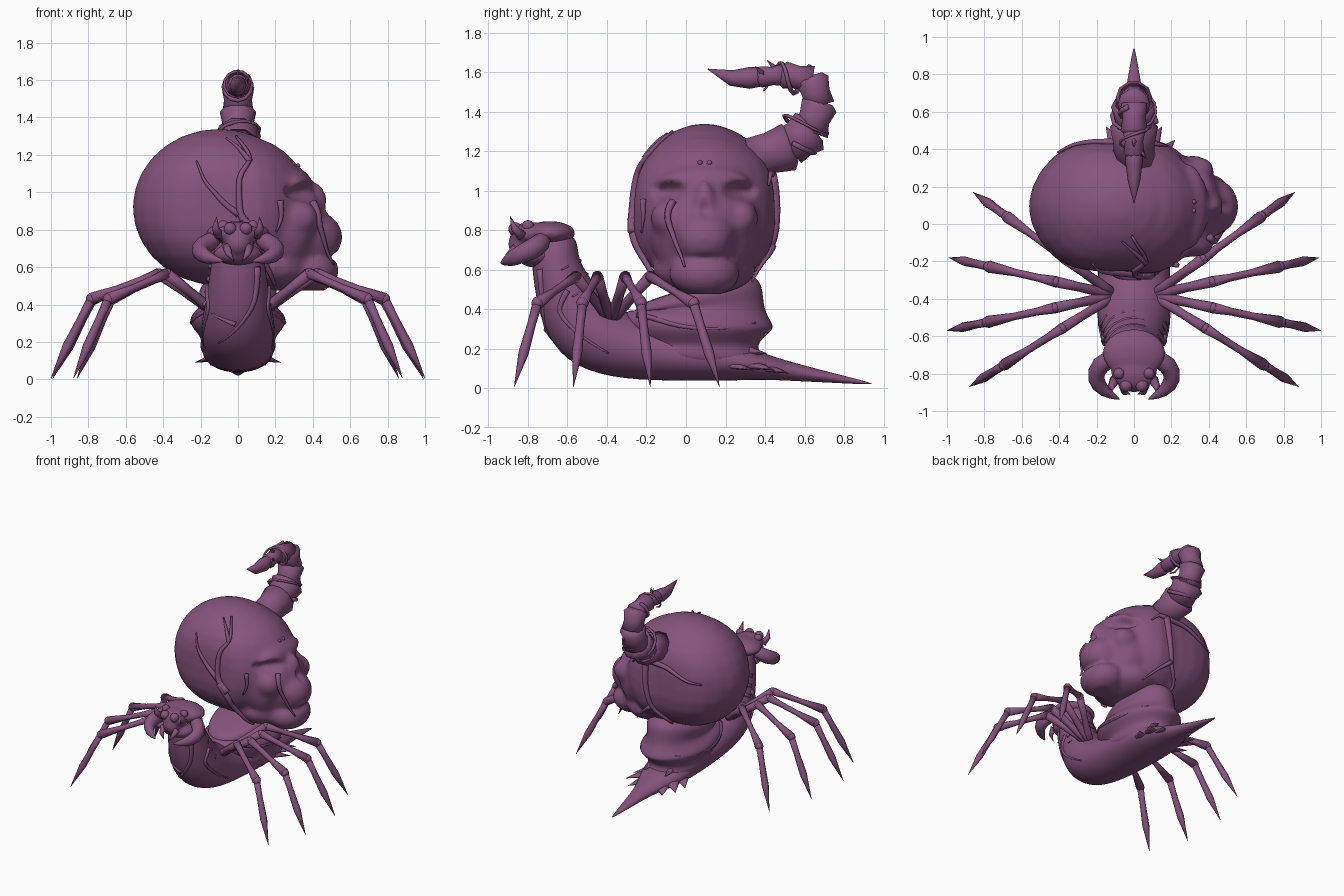
import bpy, bmesh, math
from mathutils import Vector, Matrix

cube = bpy.data.objects.get("Cube")
if cube:
    bpy.data.objects.remove(cube)

purple = bpy.data.materials.new("dusky purple")
purple.use_nodes = True
colour = (0.24, 0.088, 0.205, 1)
purple.diffuse_color = colour
shader = next(n for n in purple.node_tree.nodes if n.type == 'BSDF_PRINCIPLED')
shader.inputs["Base Color"].default_value = colour


def finish(name, bm):
    bmesh.ops.recalc_face_normals(bm, faces=bm.faces)
    mesh = bpy.data.meshes.new(name)
    bm.to_mesh(mesh)
    bm.free()
    mesh.materials.append(purple)
    for face in mesh.polygons:
        face.use_smooth = True
    obj = bpy.data.objects.new(name, mesh)
    bpy.context.collection.objects.link(obj)
    return obj


def bake(obj):
    """Replace the mesh with its modified result."""
    bpy.context.view_layer.update()
    graph = bpy.context.evaluated_depsgraph_get()
    mesh = bpy.data.meshes.new_from_object(obj.evaluated_get(graph))
    obj.modifiers.clear()
    obj.data = mesh
    for face in mesh.polygons:
        face.use_smooth = True
    bpy.context.view_layer.update()


def tube(name, points, radii, sides=8, subdivide=0):
    """Loft rings along a path; a radius may be a (side, normal) pair."""
    pts = [Vector(p) for p in points]
    bm = bmesh.new()
    rings, side = [], None
    for i, p in enumerate(pts):
        t = (pts[min(i + 1, len(pts) - 1)] - pts[max(i - 1, 0)]).normalized()
        if side is None:
            side = Vector((0, 1, 0)) if abs(t.x) > 0.7 else Vector((1, 0, 0))
        side = (side - t * side.dot(t)).normalized()
        normal = t.cross(side)
        r = radii[i] if isinstance(radii[i], tuple) else (radii[i], radii[i])
        angles = [math.tau * k / sides for k in range(sides)]
        rings.append([bm.verts.new(p + side * r[0] * math.cos(a) + normal * r[1] * math.sin(a))
                      for a in angles])
    for a, b in zip(rings, rings[1:]):
        for k in range(sides):
            n = (k + 1) % sides
            bm.faces.new((a[k], a[n], b[n], b[k]))
    bm.faces.new(rings[0])
    bm.faces.new(rings[-1])
    obj = finish(name, bm)
    if subdivide:
        obj.modifiers.new("round", 'SUBSURF').levels = subdivide
        bake(obj)
    return obj


def blobs(name, parts, voxel=0, smoothing=6):
    """Ellipsoids (centre, radii), fused when a voxel size is given."""
    bm = bmesh.new()
    for centre, radii in parts:
        matrix = Matrix.Translation(centre) @ Matrix.Diagonal((*radii, 1))
        bmesh.ops.create_uvsphere(bm, u_segments=24, v_segments=14, radius=1, matrix=matrix)
    obj = finish(name, bm)
    if voxel:
        fuse = obj.modifiers.new("fuse", 'REMESH')
        fuse.mode, fuse.voxel_size = 'VOXEL', voxel
        soften = obj.modifiers.new("soften", 'SMOOTH')
        soften.iterations = smoothing
        bake(obj)
    return obj


def vein(name, target, points, radius=0.014, lift=0.0):
    """A tapering root that hugs the target's surface."""
    pts = [Vector(p) for p in points]
    path = [a.lerp(b, k / 4) for a, b in zip(pts, pts[1:]) for k in range(4)] + [pts[-1]]
    for i, p in enumerate(path):
        _, spot, normal, _ = target.closest_point_on_mesh(p)
        path[i] = spot + normal * lift
    for _ in range(2):
        inner = [(a + b * 2 + c) / 4 for a, b, c in zip(path, path[1:], path[2:])]
        path = [path[0], *inner, path[-1]]
    count = len(path) - 1
    tube(name, path, [radius * (1.1 - 0.8 * i / count) for i in range(count + 1)], 6)


# Skull facing the model's left
MID = 0.093
face = [((-0.1, MID, 0.92), (0.465, 0.35, 0.42)), ((0.02, MID, 0.9), (0.38, 0.35, 0.4)),
        ((0.25, MID, 0.8), (0.23, 0.265, 0.28)),
        ((0.3, MID, 1.03), (0.1, 0.23, 0.1)), ((0.38, MID, 0.76), (0.18, 0.17, 0.15)),
        ((0.42, MID, 0.91), (0.06, 0.06, 0.14)), ((0.39, MID, 0.58), (0.15, 0.18, 0.12)),
        ((0.2, MID, 0.6), (0.22, 0.24, 0.13))]
for s in (-1, 1):
    face.append(((0.33, MID + s * 0.19, 0.86), (0.1, 0.08, 0.09)))
skull = blobs("skull", face, 0.018, 9)

# Sockets, nose and mouth pressed into the face: y offset, z, half width, half height, depth
dents = [(-0.18, 1.0, 0.1, 0.06, 0.07), (0.18, 1.0, 0.1, 0.06, 0.07),
         (0, 0.9, 0.035, 0.06, 0.025), (0, 0.655, 0.19, 0.03, 0.02),
         (-0.17, 0.72, 0.07, 0.1, 0.02), (0.17, 0.72, 0.07, 0.1, 0.02)]
for v in skull.data.vertices:
    # Flatten the temples by filling out the cranium's corners
    u = Vector(((v.co.x + 0.1) / 0.465, (v.co.y - MID) / 0.35, (v.co.z - 0.92) / 0.42))
    fill = u.length / sum(abs(c) ** 2.7 for c in u) ** (1 / 2.7) - 1
    fade = min(1, max(0, (0.35 - v.co.x) / 0.25))
    v.co.y = MID + (v.co.y - MID) * (1 + fill * fade)
    if v.co.x > 0.15:
        for y, z, w, h, depth in dents:
            d = ((v.co.y - MID - y) / w) ** 2 + ((v.co.z - z) / h) ** 2
            if d < 1:
                v.co.x -= depth * (1 - d) ** 1.5
    v.co.z = max(v.co.z, 0.475)
skull.data.update()
bpy.context.view_layer.update()
for i, y in enumerate((0.07, 0.12)):
    spot = skull.closest_point_on_mesh(Vector((0.33, y, 1.15)))[1]
    blobs(f"forehead_bead_{i}", [(spot, (0.013, 0.013, 0.013))])

# Serpent body, from neck to tail point: y, z, half width, half thickness
body_path = [(-0.63, 0.8, 0.1, 0.09), (-0.67, 0.68, 0.14, 0.125), (-0.64, 0.55, 0.16, 0.14),
             (-0.58, 0.4, 0.18, 0.18), (-0.5, 0.28, 0.21, 0.2), (-0.33, 0.21, 0.2, 0.175),
             (-0.1, 0.17, 0.2, 0.14), (0.2, 0.14, 0.2, 0.11), (0.38, 0.11, 0.15, 0.07),
             (0.52, 0.085, 0.08, 0.05), (0.75, 0.05, 0.04, 0.025), (0.95, 0.02, 0.004, 0.004)]
body = tube("serpent_body", [(0, y, z) for y, z, _, _ in body_path],
            [(w, h) for _, _, w, h in body_path], 12, 2)

# Folded coil under the skull: z, y, half width, half depth
coil_path = [(0.09, 0.05, 0.17, 0.33), (0.18, 0.06, 0.22, 0.36), (0.215, 0.06, 0.19, 0.29),
             (0.29, 0.06, 0.27, 0.39), (0.35, 0.06, 0.26, 0.4), (0.4, 0.07, 0.19, 0.33),
             (0.44, 0.06, 0.22, 0.35), (0.49, 0.05, 0.21, 0.32), (0.52, 0.04, 0.15, 0.25)]
coil = tube("body_coil", [(0, y, z) for z, y, _, _ in coil_path],
            [(w, d) for _, _, w, d in coil_path], 14, 2)

# Raised bands on the nape
for i in range(4):
    y, z = -0.5 + i * 0.025, 0.66 - i * 0.07
    vein(f"nape_band_{i}", body, [(-0.2, y - 0.12, z - 0.05), (0, y, z), (0.2, y - 0.12, z - 0.05)],
         0.013, 0.005)

# Scorpion tail growing from the skull: flared overlapping segments
joints = [(0.33, 1.16, 0.13), (0.52, 1.22, 0.125), (0.625, 1.3, 0.12), (0.675, 1.43, 0.095),
          (0.64, 1.56, 0.085), (0.5, 1.585, 0.07), (0.38, 1.575, 0.055)]
for i, (a, b) in enumerate(zip(joints, joints[1:])):
    start, end = Vector((0, a[0], a[1])), Vector((0, b[0], b[1]))
    ahead = end + (end - start).normalized() * 0.025
    tube(f"sting_segment_{i}", [start, start.lerp(end, 0.5), end, ahead],
         [a[2] * 0.87, b[2] * 0.88, b[2] * 1.03, b[2] * 0.7], 10)
tube("sting_point", [(0, 0.42, 1.58), (0, 0.32, 1.57), (0, 0.23, 1.57), (0, 0.11, 1.615)],
     [0.045, (0.045, 0.055), (0.033, 0.04), 0.002], 8)


# Vines twisted round the scorpion tail
def spiral(name, start, end, radius, turns, phase):
    a, b = Vector(start), Vector(end)
    t = (b - a).normalized()
    side = Vector((1, 0, 0))
    normal = t.cross(side)
    pts = []
    for k in range(17):
        angle = phase + math.tau * turns * k / 16
        pts.append(a.lerp(b, k / 16) + (side * math.cos(angle) + normal * math.sin(angle)) * radius)
    tube(name, pts, [0.015 - 0.0006 * k for k in range(17)], 6)


spiral("lower_vine", (0, 0.54, 1.24), (0, 0.63, 1.36), 0.118, 1.3, 0)
spiral("upper_vine", (0, 0.62, 1.56), (0, 0.4, 1.58), 0.075, 1.4, 2)
for i, (x, y, z) in enumerate([(0, 0.57, 1.63), (0, 0.46, 1.64), (0.05, 0.4, 1.61)]):
    tube(f"sting_thorn_{i}", [(x * 0.6, y, z - 0.03), (x * 1.3, y - 0.05, z + 0.02)], [0.02, 0.001], 5)

# Head with brow and muzzle
head = blobs("head", [((0, -0.69, 0.785), (0.17, 0.13, 0.06)), ((0, -0.79, 0.78), (0.125, 0.1, 0.06)),
                      ((0, -0.84, 0.73), (0.07, 0.06, 0.07)), ((0, -0.76, 0.67), (0.13, 0.1, 0.06))],
             0.014, 4)
for s, label in ((-1, "right"), (1, "left")):
    blobs(label + "_front_eye", [((s * 0.042, -0.865, 0.805), (0.034, 0.034, 0.034))])
    blobs(label + "_rear_eye", [((s * 0.08, -0.8, 0.82), (0.03, 0.03, 0.03))])
    tube(label + "_brow_horn", [(s * 0.1, -0.83, 0.77), (s * 0.12, -0.87, 0.81), (s * 0.115, -0.89, 0.87)],
         [0.03, 0.02, 0.001], 6)
    tube(label + "_mandible", [(s * 0.1, -0.71, 0.765), (s * 0.19, -0.75, 0.715), (s * 0.215, -0.83, 0.68),
                               (s * 0.16, -0.9, 0.645), (s * 0.07, -0.94, 0.63)],
         [0.05, 0.06, 0.055, 0.04, 0.002], 8, 1)
    tube(label + "_fang", [(s * 0.06, -0.86, 0.71), (s * 0.05, -0.9, 0.67), (s * 0.02, -0.91, 0.63)],
         [0.025, 0.018, 0.001], 6)

    # Four jointed legs per side
    for i, (fx, fy) in enumerate([(0.88, -0.87), (1.0, -0.57), (0.99, -0.18), (0.86, 0.17)]):
        root, foot = Vector((s * 0.1, -0.38, 0.34)), Vector((s * fx, fy, 0.005))

        def along(t, z):
            p = root.lerp(foot, t)
            p.z = z
            return p
        hip, knee = along(0.36, 0.565), along(0.76, 0.43)
        name = f"{label}_leg_{i + 1}"
        for part, a, b, radii in (("thigh", root, hip, (0.03, 0.028, 0.025, 0.03)),
                                  ("shin", hip, knee, (0.03, 0.021, 0.02, 0.033)),
                                  ("claw", knee, foot, (0.025, 0.022, 0.026, 0.001))):
            tube(f"{name}_{part}", [a, a.lerp(b, 0.25), a.lerp(b, 0.6), b], radii, 8)
        blobs(name + "_joints", [(hip, (0.028,) * 3), (knee, (0.03,) * 3)])

    # Thin spikes fringing the base of the tail
    for i, (y, z, reach) in enumerate([(0.28, 0.11, 0.23), (0.39, 0.11, 0.22), (0.46, 0.095, 0.15)]):
        tube(f"{label}_tail_spike_{i}", [(s * 0.04, y - 0.12, z), (s * reach * 0.65, y - 0.02, z),
                                         (s * reach, y + 0.06, z - 0.02)],
             [(0.08, 0.02), (0.045, 0.016), 0.001], 8)
    tube(label + "_coil_thorn", [(s * 0.08, 0.28, 0.19), (s * 0.1, 0.41, 0.175)], [0.04, 0.001], 6)
    vein(label + "_coil_root", coil, [(s * 0.2, -0.3, 0.45), (s * 0.28, -0.1, 0.32),
                                      (s * 0.28, 0.15, 0.28), (s * 0.2, 0.4, 0.36)], 0.015)
    vein(label + "_neck_root", body, [(s * 0.2, -0.6, 0.5), (s * 0.2, -0.68, 0.38),
                                      (s * 0.24, -0.55, 0.25), (s * 0.25, -0.4, 0.15)], 0.016)

# Roots over the skull, neck and coil
F, B = -0.35, 0.5
roots = [
    ("front_root", [(0.1, F, 0.78), (-0.01, F, 0.88), (0, F, 1.1), (0.09, -0.25, 1.24), (0, -0.1, 1.36)], 0.024),
    ("front_root_branch", [(-0.01, F, 0.88), (-0.11, F, 0.98), (-0.18, F, 1.07), (-0.23, -0.25, 1.19)], 0.018),
    ("front_root_twig", [(0.07, -0.25, 1.2), (0.02, -0.2, 1.28), (-0.06, -0.12, 1.33)], 0.016),
    ("front_root_foot", [(0.02, F, 0.85), (0.12, F, 0.7), (0.16, -0.3, 0.56), (0.2, -0.1, 0.46)], 0.026),
    ("cheek_root", [(0.42, -0.08, 0.97), (0.44, -0.1, 0.85), (0.47, -0.06, 0.72), (0.5, 0, 0.61)], 0.02),
    ("temple_root", [(0.25, -0.25, 0.96), (0.26, -0.25, 0.86), (0.22, -0.25, 0.78)], 0.016),
    ("back_root", [(0.05, B, 1.1), (0.04, B, 0.9), (0, B, 0.7), (-0.1, 0.4, 0.54), (-0.08, 0.28, 0.5)], 0.025),
    ("back_root_branch", [(0, B, 0.7), (0.1, 0.45, 0.62), (0.2, 0.35, 0.53)], 0.018),
    ("rear_side_root", [(0.05, B, 1.1), (-0.15, B, 1.08), (-0.32, B, 1.0), (-0.42, 0.4, 0.98)], 0.02),
    ("rear_short_root", [(0.05, B, 1.1), (0.14, B, 1.12), (0.22, B, 1.05)], 0.018)]
for name, points, radius in roots:
    vein(name, skull, points, radius, 0.01)
vein("throat_root", body, [(0.16, -0.8, 0.6), (0.14, -0.8, 0.4), (0, -0.75, 0.25), (-0.14, -0.65, 0.15)], 0.018)
vein("throat_root_branch", body, [(-0.02, -0.8, 0.25), (-0.12, -0.75, 0.3), (-0.2, -0.7, 0.34)], 0.014)
